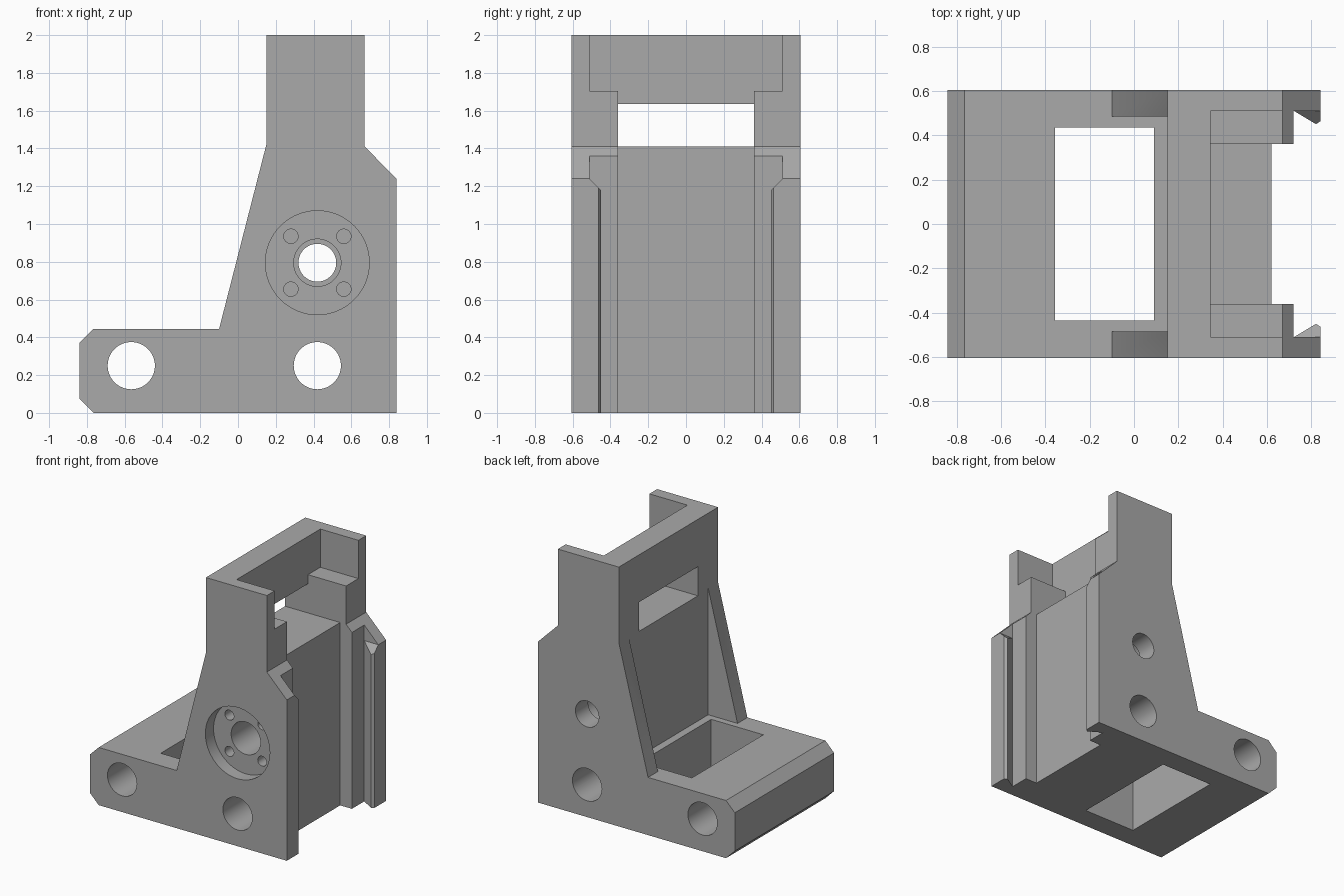
import bpy, bmesh, math
from mathutils import Vector

cube = bpy.data.objects.get("Cube")
if cube:
    bpy.data.objects.remove(cube, do_unlink=True)

grey = bpy.data.materials.new("plain grey")
grey.use_nodes = True
colour = (0.4, 0.4, 0.4, 1)
grey.diffuse_color = colour
grey.node_tree.nodes["Principled BSDF"].inputs["Base Color"].default_value = colour


def prism(name, outline, axis, low, high):
    """Extrude a 2D outline along one axis; the outline uses the other two axes in order."""
    bm = bmesh.new()

    def place(p):
        co = list(p)
        co.insert(axis, low)
        return bm.verts.new(co)

    face = bm.faces.new([place(p) for p in outline])
    ext = bmesh.ops.extrude_face_region(bm, geom=[face])
    shift = Vector((0, 0, 0))
    shift[axis] = high - low
    moved = [g for g in ext["geom"] if isinstance(g, bmesh.types.BMVert)]
    bmesh.ops.translate(bm, verts=moved, vec=shift)
    bmesh.ops.recalc_face_normals(bm, faces=bm.faces)
    mesh = bpy.data.meshes.new(name)
    bm.to_mesh(mesh)
    bm.free()
    mesh.materials.append(grey)
    obj = bpy.data.objects.new(name, mesh)
    bpy.context.collection.objects.link(obj)
    return obj


def box(name, x, y, z):
    return prism(name, [(x[0], y[0]), (x[1], y[0]), (x[1], y[1]), (x[0], y[1])], 2, *z)


def bore(name, x, z, r, low=-1, high=1, sides=64):
    ring = [(x + r * math.cos(math.tau * i / sides), z + r * math.sin(math.tau * i / sides))
            for i in range(sides)]
    return prism(name, ring, 1, low, high)


def mirrored(half):
    """Complete a symmetric outline given its negative side, from (u, v) points."""
    return half, half[::-1]


# Side silhouette: foot, sloped cheeks, tower and front flanges
bracket = prism("bracket_body", [
    (-0.765, 0), (0.84, 0), (0.84, 1.24), (0.67, 1.41), (0.67, 2), (0.15, 2),
    (0.15, 1.42), (-0.1, 0.445), (-0.765, 0.445), (-0.84, 0.37), (-0.84, 0.075)], 1, -0.605, 0.605)

cutters = [
    # Foot pocket, space between the cheeks, and top recess
    box("foot_pocket", (-0.355, 0.09), (-0.435, 0.435), (-1, 0.8)),
    box("cheek_gap", (-0.3, 0.15), (-0.485, 0.485), (0.445, 1.6)),
    box("top_recess", (0.345, 1), (-0.51, 0.51), (1.705, 3)),
    # Window through the tower, joined to the front channel
    prism("window_and_channel", [
        (0, 1.41), (0.62, 1.41), (0.62, -0.1), (1, -0.1), (1, 1.8),
        (0.345, 1.8), (0.345, 1.635), (0, 1.635)], 1, -0.36, 0.36),
]

# Front opening that leaves a barb along each flange
left, right = mirrored([(0.72, -0.51), (0.82, -0.45), (0.84, -0.463), (1, -0.567)])
cutters.append(prism("barb_opening", left + [(x, -y) for x, y in right], 2, -1, 1.6))

# Sloped tops of the barbs
left, right = mirrored([(-0.51, 1.6), (-0.51, 1.24), (-0.44, 1.17)])
cutters.append(prism("barb_tops", left + [(-y, z) for y, z in right], 0, 0.72, 1))

# Cross bores, bearing seat and screw holes
cx, cz = 0.42, 0.795
cutters += [
    bore("back_bore", -0.565, 0.25, 0.125),
    bore("front_bore", cx, 0.25, 0.125),
    bore("shaft_bore", cx, cz, 0.1),
    bore("wide_shaft_bore", cx, cz, 0.125, -1, 0.45),
    bore("bearing_seat", cx, cz, 0.275, -1, -0.505),
]
for sx in (-1, 1):
    for sz in (-1, 1):
        cutters.append(bore("screw_hole", cx + sx * 0.14, cz + sz * 0.14, 0.038, -1, -0.3, 32))

for cutter in cutters:
    cutter.hide_render = True
    mod = bracket.modifiers.new(cutter.name, 'BOOLEAN')
    mod.operation = 'DIFFERENCE'
    mod.solver = 'EXACT'
    mod.object = cutter

# Keep the cut result and drop the cutters
bpy.context.view_layer.update()
graph = bpy.context.evaluated_depsgraph_get()
result = bpy.data.meshes.new_from_object(bracket.evaluated_get(graph))
bracket.modifiers.clear()
bracket.data = result
for cutter in cutters:
    bpy.data.objects.remove(cutter, do_unlink=True)

bpy.ops.object.select_all(action='DESELECT')
bracket.select_set(True)
bpy.context.view_layer.objects.active = bracket
bpy.ops.object.shade_smooth_by_angle(angle=math.radians(25))
